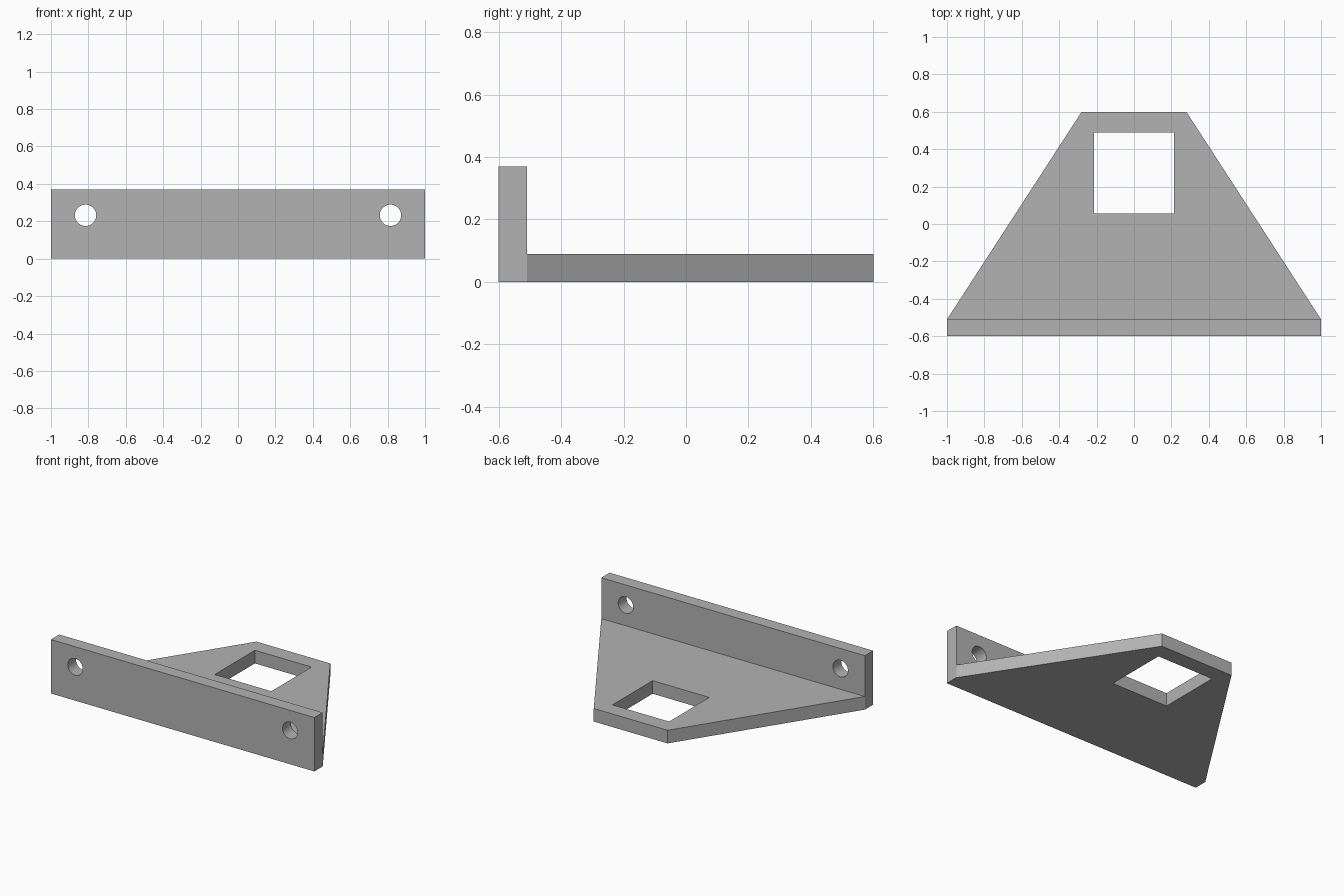
import bpy, bmesh
from mathutils import Matrix, Vector

if "Cube" in bpy.data.objects:
    bpy.data.objects.remove(bpy.data.objects["Cube"], do_unlink=True)

FRONT, BACK, WALL = -0.6, 0.6, 0.09
INNER = FRONT + WALL

grey = bpy.data.materials.new("plain grey")
grey.use_nodes = True
grey.diffuse_color = (0.45, 0.45, 0.45, 1)
grey.node_tree.nodes["Principled BSDF"].inputs["Base Color"].default_value = grey.diffuse_color


def make_object(name, bm):
    bmesh.ops.recalc_face_normals(bm, faces=bm.faces)
    mesh = bpy.data.meshes.new(name)
    bm.to_mesh(mesh)
    bm.free()
    mesh.materials.append(grey)
    obj = bpy.data.objects.new(name, mesh)
    bpy.context.collection.objects.link(obj)
    return obj


def prism(name, outline, direction):
    """Extrude a closed outline of 3D points along a direction."""
    bm = bmesh.new()
    face = bm.faces.new([bm.verts.new(p) for p in outline])
    grown = bmesh.ops.extrude_face_region(bm, geom=[face], use_keep_orig=True)
    moved = [g for g in grown["geom"] if isinstance(g, bmesh.types.BMVert)]
    bmesh.ops.translate(bm, verts=moved, vec=Vector(direction))
    return make_object(name, bm)


def combine(target, tool, operation):
    mod = target.modifiers.new(tool.name, "BOOLEAN")
    mod.object, mod.operation, mod.solver = tool, operation, "EXACT"
    bpy.context.view_layer.objects.active = target
    bpy.ops.object.modifier_apply(modifier=mod.name)
    bpy.data.objects.remove(tool, do_unlink=True)


# L-shaped section: upright flange with a full-width base
section = [(FRONT, 0), (BACK, 0), (BACK, WALL), (INNER, WALL), (INNER, 0.37), (FRONT, 0.37)]
bracket = prism("angle_bracket", [(-1, y, z) for y, z in section], (2, 0, 0))

# Taper the base towards the back
plan = [(-1, FRONT), (1, FRONT), (1, INNER), (0.28, BACK), (-0.28, BACK), (-1, INNER)]
taper = prism("taper", [(x, y, -0.1) for x, y in plan], (0, 0, 1))
combine(bracket, taper, "INTERSECT")

# Square window in the base
window = [(-0.215, 0.055), (0.215, 0.055), (0.215, 0.49), (-0.215, 0.49)]
combine(bracket, prism("window", [(x, y, -0.1) for x, y in window], (0, 0, 1)), "DIFFERENCE")

# Round screw holes through the flange
for side in (-1, 1):
    bm = bmesh.new()
    bmesh.ops.create_cone(bm, cap_ends=True, segments=48, radius1=0.057, radius2=0.057, depth=0.4,
                          matrix=Matrix.Translation((side * 0.815, INNER, 0.232))
                          @ Matrix.Rotation(1.5707963, 4, "X"))
    combine(bracket, make_object("screw_hole", bm), "DIFFERENCE")

# Smooth only the hole walls
bpy.ops.object.select_all(action="DESELECT")
bracket.select_set(True)
bpy.context.view_layer.objects.active = bracket
bpy.ops.object.shade_smooth_by_angle(angle=0.5)
